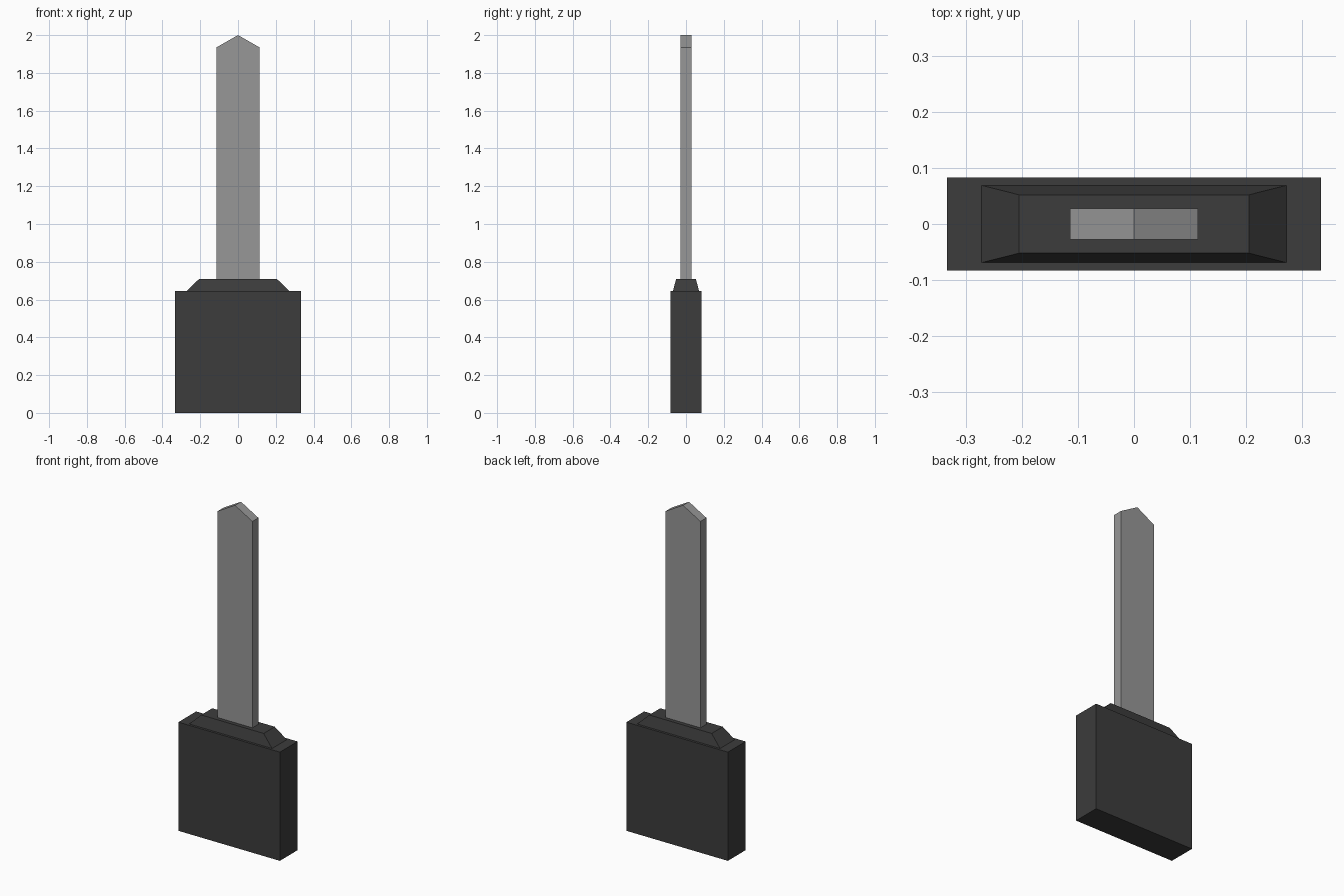
import bpy, bmesh

if "Cube" in bpy.data.objects:
    bpy.data.objects.remove(bpy.data.objects["Cube"])


def material(name, value):
    m = bpy.data.materials.new(name)
    m.diffuse_color = (value, value, value, 1)
    m.use_nodes = True
    m.node_tree.nodes["Principled BSDF"].inputs["Base Color"].default_value = m.diffuse_color
    return m


def loft(name, rings, mat):
    """Closed solid through matching rings of points."""
    bm = bmesh.new()
    loops = [[bm.verts.new(p) for p in ring] for ring in rings]
    n = len(loops[0])
    bm.faces.new(loops[0])
    bm.faces.new(loops[-1])
    for a, b in zip(loops, loops[1:]):
        for i in range(n):
            j = (i + 1) % n
            bm.faces.new((a[i], a[j], b[j], b[i]))
    bmesh.ops.recalc_face_normals(bm, faces=bm.faces)
    mesh = bpy.data.meshes.new(name)
    bm.to_mesh(mesh)
    bm.free()
    mesh.materials.append(mat)
    obj = bpy.data.objects.new(name, mesh)
    bpy.context.collection.objects.link(obj)
    return obj


def rect(x, y, z):
    return [(-x, -y, z), (x, -y, z), (x, y, z), (-x, y, z)]


black_plastic = material("black plastic", 0.045)
grey_steel = material("grey steel", 0.31)

# Rectangular grip
loft("grip", [rect(0.333, 0.083, 0), rect(0.333, 0.083, 0.645)], black_plastic)

# Tapered collar on top of the grip
loft("collar", [rect(0.272, 0.069, 0.645), rect(0.205, 0.052, 0.71)], black_plastic)

# Flat blade with a pointed tip, extruded through its thickness
outline = [(-0.114, 0.70), (0.114, 0.70), (0.114, 1.935), (0, 2.0), (-0.114, 1.935)]
loft("blade", [[(x, y, z) for x, z in outline] for y in (-0.028, 0.028)], grey_steel)
